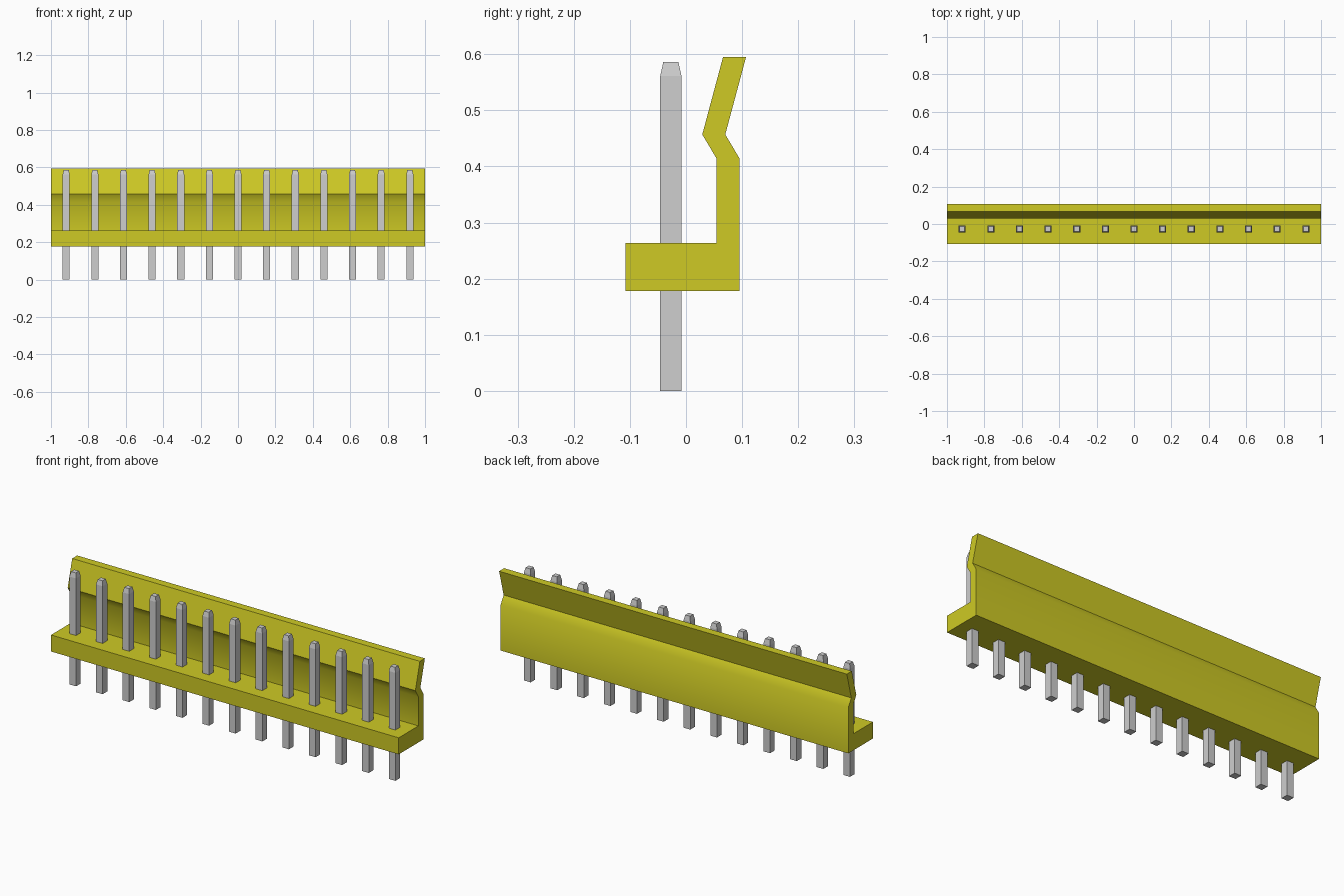
import bpy, bmesh, math

cube = bpy.data.objects.get("Cube")
if cube:
    bpy.data.objects.remove(cube, do_unlink=True)


def make_material(name, rgb):
    mat = bpy.data.materials.new(name)
    mat.use_nodes = True
    mat.diffuse_color = (*rgb, 1)
    bsdf = next(n for n in mat.node_tree.nodes if n.type == 'BSDF_PRINCIPLED')
    bsdf.inputs["Base Color"].default_value = (*rgb, 1)
    return mat


def add_object(name, bm, mat):
    bmesh.ops.recalc_face_normals(bm, faces=bm.faces)
    mesh = bpy.data.meshes.new(name)
    bm.to_mesh(mesh)
    bm.free()
    mesh.materials.append(mat)
    obj = bpy.data.objects.new(name, mesh)
    bpy.context.collection.objects.link(obj)
    return obj


yellow = make_material("yellow plastic", (0.62, 0.59, 0.018))
grey = make_material("grey metal", (0.62, 0.62, 0.62))

# Housing: base and bent back wall, one side profile (y, z) extruded along x
profile = [(-0.108, 0.178), (0.095, 0.178), (0.095, 0.415), (0.070, 0.457),
           (0.107, 0.595), (0.066, 0.595), (0.029, 0.457), (0.054, 0.415),
           (0.054, 0.264), (-0.108, 0.264)]
bm = bmesh.new()
side = bm.faces.new([bm.verts.new((-1, y, z)) for y, z in profile])
ext = bmesh.ops.extrude_face_region(bm, geom=[side])
bmesh.ops.translate(bm, vec=(2, 0, 0),
                    verts=[v for v in ext["geom"] if isinstance(v, bmesh.types.BMVert)])
housing = add_object("housing", bm, yellow)

# The shallow bend above the wall is smooth, the other edges stay sharp
bpy.ops.object.select_all(action='DESELECT')
housing.select_set(True)
bpy.context.view_layer.objects.active = housing
bpy.ops.object.shade_smooth_by_angle(angle=math.radians(35))

# Pins: square posts with a tapered tip
PINS, SPACING, PIN_Y = 13, 0.1531, -0.027
HALF, TIP_HALF, SHOULDER, TOP = 0.019, 0.0135, 0.561, 0.586


def make_pin(name, x):
    bm = bmesh.new()
    rings = []
    for h, z in ((HALF, 0), (HALF, SHOULDER), (TIP_HALF, TOP)):
        rings.append([bm.verts.new((sx * h, sy * h, z))
                      for sx, sy in ((-1, -1), (1, -1), (1, 1), (-1, 1))])
    for low, high in zip(rings, rings[1:]):
        for i in range(4):
            j = (i + 1) % 4
            bm.faces.new((low[i], low[j], high[j], high[i]))
    bm.faces.new(rings[0][::-1])
    bm.faces.new(rings[-1])
    add_object(name, bm, grey).location = (x, PIN_Y, 0)


for i in range(PINS):
    make_pin(f"pin_{i + 1}", (i - (PINS - 1) / 2) * SPACING)
